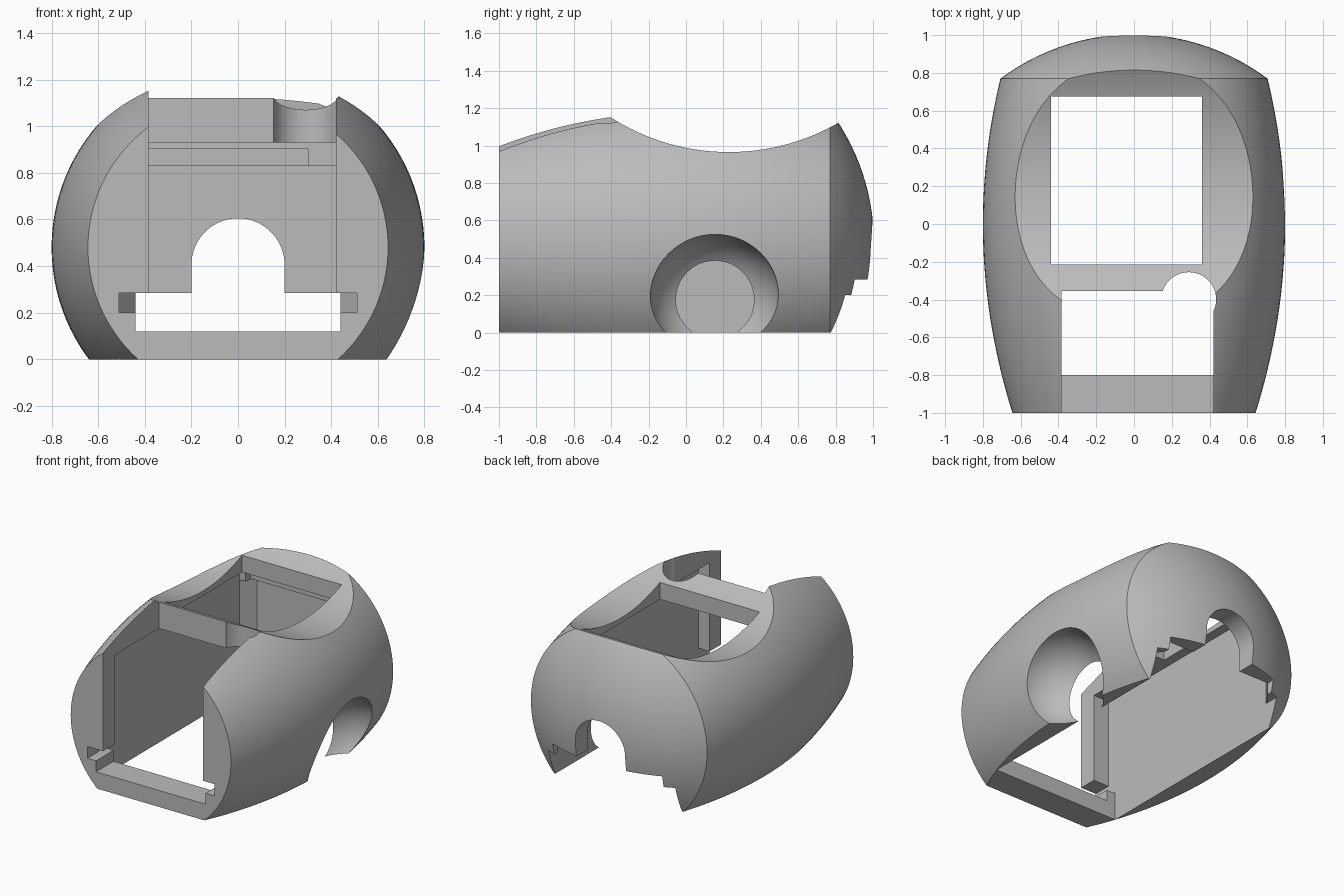
import bpy, bmesh, math
from mathutils import Matrix

cube = bpy.data.objects.get("Cube")
if cube:
    bpy.data.objects.remove(cube, do_unlink=True)

AXIS_Z = 0.48

grey = bpy.data.materials.new("plain grey")
grey.use_nodes = True
grey.diffuse_color = (0.5, 0.5, 0.5, 1)
grey.node_tree.nodes["Principled BSDF"].inputs["Base Color"].default_value = (0.5, 0.5, 0.5, 1)


def make(name, bm):
    bmesh.ops.recalc_face_normals(bm, faces=bm.faces)
    mesh = bpy.data.meshes.new(name)
    bm.to_mesh(mesh)
    bm.free()
    mesh.materials.append(grey)
    obj = bpy.data.objects.new(name, mesh)
    bpy.context.collection.objects.link(obj)
    return obj


def box(name, x, y, z):
    bm = bmesh.new()
    size = [b - a for a, b in (x, y, z)]
    mid = [(a + b) / 2 for a, b in (x, y, z)]
    bmesh.ops.create_cube(bm, size=1, matrix=Matrix.Translation(mid) @ Matrix.Diagonal((*size, 1)))
    return make(name, bm)


def cylinder(name, centre, radius, depth, axis, segments=64):
    bm = bmesh.new()
    turn = {"x": Matrix.Rotation(math.pi / 2, 4, "Y"),
            "y": Matrix.Rotation(math.pi / 2, 4, "X"), "z": Matrix()}[axis]
    bmesh.ops.create_cone(bm, cap_ends=True, segments=segments, radius1=radius, radius2=radius,
                          depth=depth, matrix=Matrix.Translation(centre) @ turn)
    return make(name, bm)


def prism(name, outline, z0, z1):
    bm = bmesh.new()
    face = bm.faces.new([bm.verts.new((x, y, z0)) for x, y in outline])
    top = bmesh.ops.extrude_face_region(bm, geom=[face])["geom"]
    bmesh.ops.translate(bm, vec=(0, 0, z1 - z0),
                        verts=[v for v in top if isinstance(v, bmesh.types.BMVert)])
    return make(name, bm)


# Barrel body with a domed rear, turned about the long axis
def barrel():
    join, dome = 0.769, 1.18
    profile = []
    for i in range(33):
        y = -1 + (1 + join) * i / 32
        profile.append((0.8 - y * y / 6.4, y))
    rim = math.asin(profile[-1][0] / dome)
    centre = join - dome * math.cos(rim)
    for i in range(1, 14):
        a = rim * (1 - i / 14)
        profile.append((dome * math.sin(a), centre + dome * math.cos(a)))
    bm = bmesh.new()
    n = 112
    rings = [[bm.verts.new((r * math.cos(2 * math.pi * k / n), y,
                            AXIS_Z + r * math.sin(2 * math.pi * k / n))) for k in range(n)]
             for r, y in profile]
    for a, b in zip(rings, rings[1:]):
        for k in range(n):
            bm.faces.new((a[k], a[(k + 1) % n], b[(k + 1) % n], b[k]))
    bm.faces.new(rings[0])
    tip = bm.verts.new((0, centre + dome, AXIS_Z))
    for k in range(n):
        bm.faces.new((rings[-1][k], rings[-1][(k + 1) % n], tip))
    return make("shell_body", bm)


body = barrel()

# Spherical recess on the left side
bm = bmesh.new()
bmesh.ops.create_uvsphere(bm, u_segments=64, v_segments=32, radius=0.35,
                          matrix=Matrix.Translation((0.79, 0.155, 0.175)))
side_recess = make("side_recess_cut", bm)

cutters = [
    # Flat underside and saddle-shaped top
    box("underside_cut", (-2, 2), (-2, 2), (-1, 0)),
    cylinder("saddle_cut", (0, 0.23, 2.135), 1.17, 3, "x", 160),
    # Inner chamber with chamfered rear corners
    box("chamber_cut", (-0.51, 0.51), (-0.8, 0.745), (-0.2, 0.93)),
    box("chamber_front_cut", (-0.51, 0.51), (-0.87, -0.7), (0.2, 0.93)),
    prism("chamber_rear_cut", [(-0.51, 0.7), (0.51, 0.7), (0.51, 0.745), (0.44, 0.845),
                               (-0.44, 0.845), (-0.51, 0.745)], 0.1, 0.83),
    box("rear_slot_cut", (-0.46, 0.3), (0.7, 0.8), (0.825, 0.905)),
    # Top window and front opening
    box("top_window_cut", (-0.44, 0.36), (-0.215, 0.675), (0.8, 1.6)),
    box("front_opening_cut", (-0.385, 0.42), (-1.3, -0.355), (0.25, 1.6)),
    box("front_sill_cut", (-0.44, 0.44), (-1.3, -0.7), (0.12, 0.285)),
    box("front_slot_cut", (-0.51, 0.51), (-1.25, -0.75), (0.2, 0.285)),
    # Rear opening: stepped base and arch
    box("rear_base_cut", (-0.51, 0.51), (0.6, 1.3), (-0.25, 0.2)),
    box("rear_step_cut", (-0.44, 0.44), (0.65, 1.25), (-0.15, 0.285)),
    box("arch_lower_cut", (-0.2, 0.2), (0.62, 1.2), (0.15, 0.405)),
    cylinder("arch_upper_cut", (0, 0.92, 0.405), 0.2, 0.6, "y"),
    # Round notch in the crossbar
    cylinder("crossbar_notch_cut", (0.29, -0.4, 1.2), 0.145, 0.6, "z", 48),
    side_recess,
]

for cutter in cutters:
    cutter.hide_render = True
    mod = body.modifiers.new(cutter.name, "BOOLEAN")
    mod.operation = "DIFFERENCE"
    mod.solver = "EXACT"
    mod.object = cutter

# Bake the cuts and drop the cutters
bpy.context.view_layer.update()
graph = bpy.context.evaluated_depsgraph_get()
baked = bpy.data.meshes.new_from_object(body.evaluated_get(graph))
body.modifiers.clear()
body.data = baked
for cutter in cutters:
    bpy.data.objects.remove(cutter, do_unlink=True)

baked.materials.clear()
baked.materials.append(grey)
for poly in baked.polygons:
    poly.material_index = 0

bpy.ops.object.select_all(action="DESELECT")
body.select_set(True)
bpy.context.view_layer.objects.active = body
bpy.ops.object.shade_smooth_by_angle(angle=math.radians(20))
